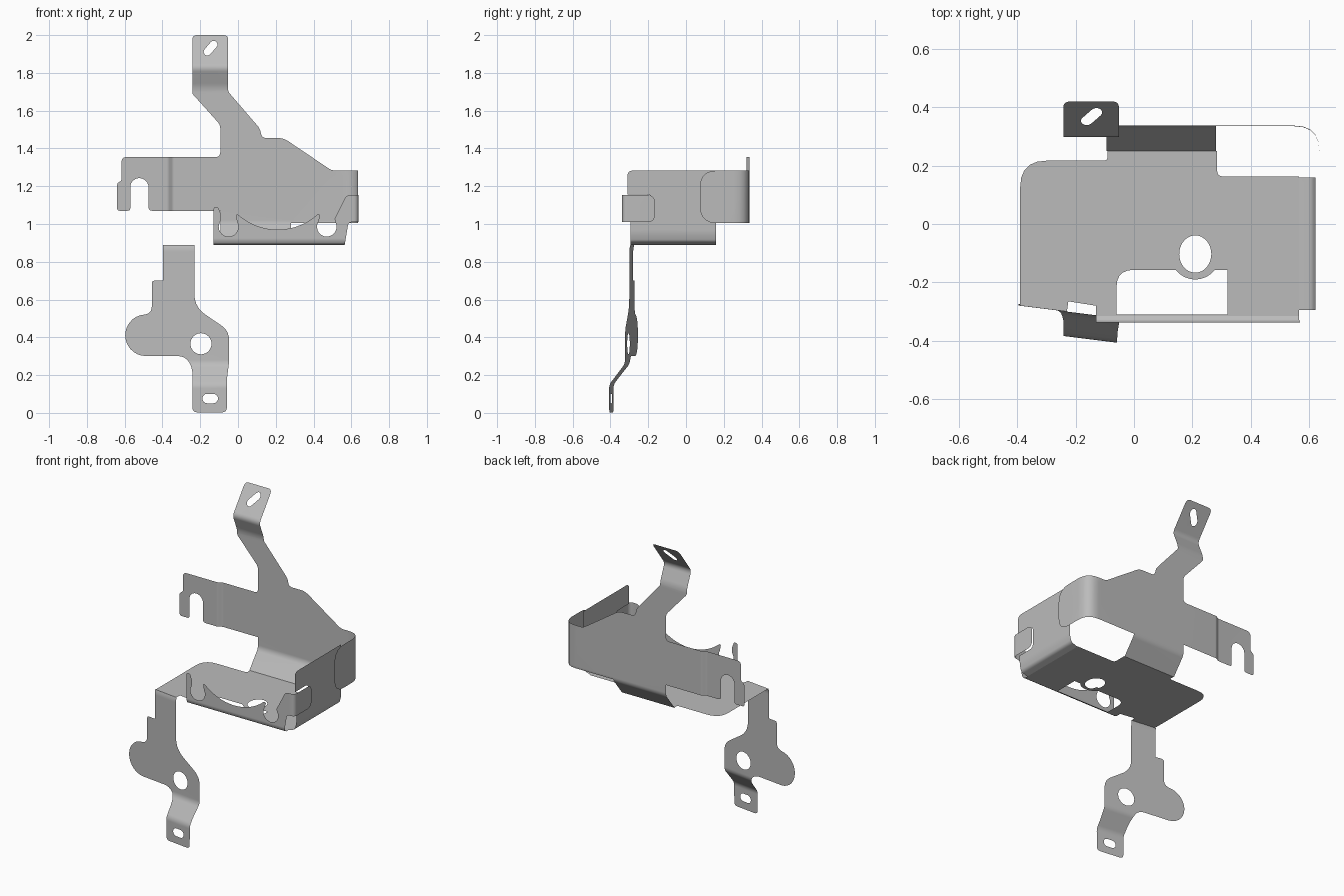
import bpy, bmesh
from math import cos, sin, radians
from mathutils import Vector

cube = bpy.data.objects.get("Cube")
if cube:
    bpy.data.objects.remove(cube, do_unlink=True)

steel = bpy.data.materials.new("plain grey steel")
steel.use_nodes = True
grey = (0.5, 0.5, 0.5, 1)
steel.diffuse_color = grey
steel.node_tree.nodes["Principled BSDF"].inputs["Base Color"].default_value = grey


def arc(cx, cy, rx, start, end, steps=14, ry=None):
    """Points along a circular or elliptical arc, angles in degrees."""
    ry = ry or rx
    angles = [radians(start + (end - start) * i / steps) for i in range(steps + 1)]
    return [(cx + rx * cos(a), cy + ry * sin(a)) for a in angles]


def hole(cx, cy, rx, ry=None):
    return arc(cx, cy, rx, 0, 360, 32, ry)[:-1]


def slot(a, b, r):
    """Rounded slot between the two centres a and b."""
    a, b = Vector(a), Vector(b)
    along = (b - a).normalized()
    side = Vector((-along.y, along.x))
    ends = []
    for centre, sign in ((b, 1), (a, -1)):
        for i in range(9):
            t = radians(180 * i / 8)
            ends.append(tuple(centre + sign * r * (along * sin(t) - side * cos(t))))
    return ends


def rounded(points, closed=True, steps=5):
    """Round each corner that carries a third value, the cut-back length."""
    result = []
    for i, p in enumerate(points):
        here = Vector(p[:2])
        if len(p) < 3 or (not closed and i in (0, len(points) - 1)):
            result.append(here)
            continue
        before = Vector(points[i - 1][:2])
        after = Vector(points[(i + 1) % len(points)][:2])
        a = here + (before - here).normalized() * p[2]
        b = here + (after - here).normalized() * p[2]
        for k in range(steps + 1):
            t = k / steps
            result.append(a * (1 - t) ** 2 + here * 2 * t * (1 - t) + b * t * t)
    return result


def sheet(name, outline, holes, place, s_cuts=(), t_cuts=()):
    """Fill a flat blank, crease it at the cuts, then fold it with place(s, t)."""
    bm = bmesh.new()
    edges = []
    for loop in [rounded(outline)] + holes:
        verts = [bm.verts.new((p[0], p[1], 0)) for p in loop]
        edges += [bm.edges.new((verts[i - 1], verts[i])) for i in range(len(verts))]
    bmesh.ops.triangle_fill(bm, edges=edges, use_beauty=True, normal=(0, 0, 1))
    for axis, cuts in enumerate((s_cuts, t_cuts)):
        normal = (1 - axis, axis, 0)
        for c in cuts:
            bmesh.ops.bisect_plane(bm, geom=bm.verts[:] + bm.edges[:] + bm.faces[:],
                                   plane_co=Vector(normal) * c, plane_no=normal, dist=1e-5)
    for v in bm.verts:
        v.co = place(v.co.x, v.co.y)
    mesh = bpy.data.meshes.new(name)
    bm.to_mesh(mesh)
    bm.free()
    mesh.materials.append(steel)
    mesh.shade_smooth()
    obj = bpy.data.objects.new(name, mesh)
    bpy.context.collection.objects.link(obj)
    # Flat areas stay flat while the bends shade smoothly
    obj.modifiers.new("even shading", 'WEIGHTED_NORMAL')
    return obj


def along(stations, s):
    """Interpolate in a list of (station, vector), extending both ends."""
    i = 1
    while i < len(stations) - 1 and s > stations[i][0]:
        i += 1
    (s0, a), (s1, b) = stations[i - 1], stations[i]
    return a + (b - a) * ((s - s0) / (s1 - s0))


def wall(name, outline, holes, start, plan, profile, push):
    """Upright sheet: bent along a plan line, pushed sideways by a height profile."""
    line = rounded(plan, closed=False)
    stations = [(start, line[0])]
    for a, b in zip(line, line[1:]):
        stations.append((stations[-1][0] + (b - a).length, b))
    offsets = [(p.x, p.y) for p in rounded(profile, closed=False)]

    def place(s, z):
        base = along(stations, s) + Vector(push) * along(offsets, z)
        return base.x, base.y, z

    return sheet(name, outline, holes, place,
                 [s for s, _ in stations[1:-1]], [z for z, _ in offsets[1:-1]])


FLOOR = 0.89

# Floor plate with window, round hole and its rim bump
floor_outline = [
    (-0.39, -0.28), (-0.23, -0.3), (-0.225, -0.265), (-0.13, -0.28), (-0.13, -0.315),
    (0.565, -0.315), (0.565, 0.163), (0.285, 0.163, 0.02), (0.285, 0.25),
    (-0.09, 0.25), (-0.09, 0.217, 0.015), (-0.39, 0.217, 0.09)]
window = rounded([(-0.06, -0.31), (0.32, -0.31), (0.32, -0.157)]) + \
    arc(0.21, -0.105, 0.085, -38, -142) + rounded([(-0.06, -0.157, 0.06), (-0.06, -0.31),
                                                  (0.14, -0.157)])[:-2]
sheet("floor_plate", floor_outline, [window, hole(0.21, -0.103, 0.055, 0.064)],
      lambda x, y: (x, y, FLOOR))

# Back plate: slotted side arm, upper arm with cranked tab, wrapped corner flap
back_outline = [
    (-0.09, FLOOR), (0.285, FLOOR), (0.285, 1.005), (0.87, 1.005, 0.09),
    (0.87, 1.283, 0.09), (0.5, 1.283, 0.02), (0.245, 1.455, 0.03), (0.13, 1.455, 0.025),
    (0.12, 1.505, 0.02), (-0.048, 1.7, 0.01), (-0.048, 2, 0.025), (-0.238, 2, 0.025),
    (-0.238, 1.69, 0.01), (-0.09, 1.525, 0.02), (-0.09, 1.355, 0.025),
    (-0.617, 1.355, 0.03), (-0.617, 1.23, 0.01), (-0.64, 1.215, 0.01),
    (-0.64, 1.07, 0.015), (-0.57, 1.07, 0.015)]
back_outline += arc(-0.522, 1.195, 0.048, 180, 0)
back_outline += [(-0.474, 1.07, 0.02), (-0.09, 1.07)]
wall("back_plate", back_outline, [slot((-0.158, 1.912), (-0.125, 1.95), 0.02)], -0.64,
     [(-0.64, 0.321), (-0.37, 0.321, 0.008), (-0.345, 0.337, 0.008),
      (0.635, 0.337, 0.085), (0.635, 0.03)],
     [(FLOOR, -0.087), (1.0, 0, 0.02), (1.72, 0, 0.025), (1.83, -0.045, 0.025), (2, 0.083)],
     (0, 1))

# Side panel rising from the floor, notched around the corner tab
side_outline = [
    (-0.295, FLOOR), (0.16, FLOOR), (0.16, 1.283), (-0.31, 1.283, 0.03),
    (-0.31, 1.155), (-0.175, 1.155, 0.03), (-0.175, 1.01, 0.03), (-0.295, 1.01)]
wall("side_panel", side_outline, [], -0.31, [(0.622, -0.31), (0.622, 0.16)],
     [(FLOOR, -0.057), (0.905, -0.012, 0.015), (0.95, 0, 0.02), (1.3, 0)], (1, 0))

# Front wall: two round notches, a long dip and a tab wrapped round the corner
front_outline = [(-0.13, FLOOR), (0.565, FLOOR), (0.585, 1.01, 0.02),
                 (0.80, 1.01, 0.04), (0.80, 1.153, 0.04), (0.575, 1.153, 0.02),
                 (0.512, 1.03)]
front_outline += arc(0.47, 0.985, 0.052, 35, -210)
front_outline += [(0.437, 1.05, 0.01), (0.42, 1.05)]
front_outline += arc(0.21, 1.286, 0.316, -50, -130)
front_outline += [(0, 1.05), (-0.012, 1.05, 0.008)]
front_outline += arc(-0.05, 0.985, 0.052, 30, -215)
front_outline += [(-0.09, 1.05), (-0.105, 1.09, 0.01), (-0.13, 1.09, 0.015)]
wall("front_wall", front_outline, [], -0.13,
     [(-0.13, -0.338), (0.638, -0.338, 0.03), (0.638, -0.165)],
     [(FLOOR, 0.023), (0.897, 0.008, 0.006), (0.915, 0, 0.01), (1.2, 0)], (0, 1))

# Hanging leg: round lobe, bolt hole and a foot cranked forward
leg_outline = [
    (-0.395, FLOOR), (-0.395, 0.7), (-0.455, 0.7, 0.015), (-0.455, 0.525, 0.04)]
leg_outline += arc(-0.487, 0.411, 0.11, 92, 270)
leg_outline += [
    (-0.27, 0.301, 0.05), (-0.238, 0.23, 0.03), (-0.238, 0.003, 0.025),
    (-0.055, 0.003, 0.025), (-0.053, 0.19), (-0.043, 0.27), (-0.043, 0.435, 0.05),
    (-0.228, 0.56, 0.07), (-0.228, FLOOR)]
wall("hanging_leg", leg_outline,
     [hole(-0.193, 0.366, 0.056), slot((-0.16, 0.076), (-0.127, 0.076), 0.025)], -0.6,
     [(-0.6, -0.254), (-0.04, -0.324)],
     [(0, -0.085), (0.15, -0.085, 0.02), (0.26, 0, 0.02), (0.87, 0, 0.015), (FLOOR, 0.006)],
     (0, 1))
